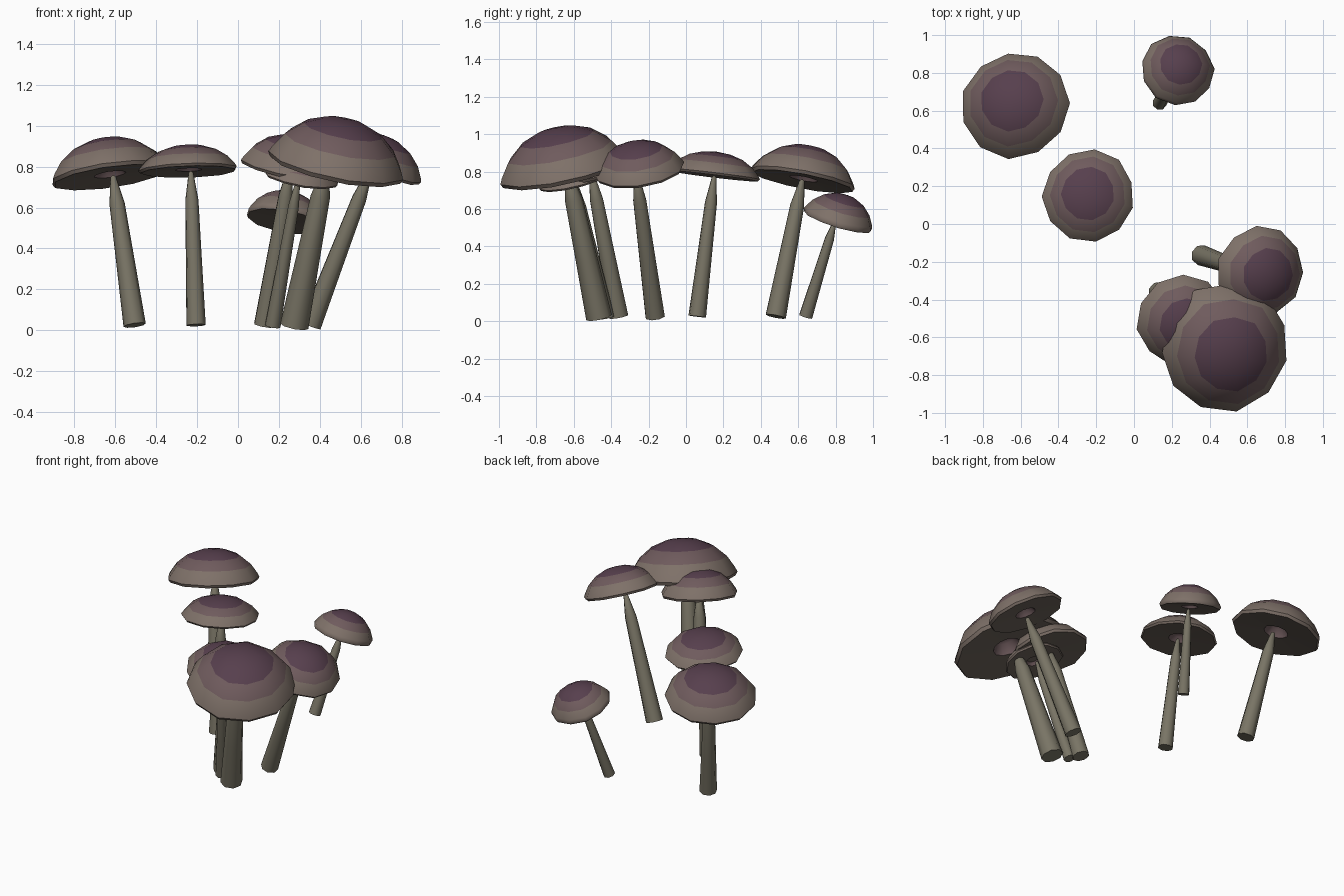
import bpy, bmesh, math, random
from mathutils import Vector, Matrix

if "Cube" in bpy.data.objects:
    bpy.data.objects.remove(bpy.data.objects["Cube"])

random.seed(4)


def material(name, rgb):
    m = bpy.data.materials.new(name)
    m.diffuse_color = (*rgb, 1)
    m.use_nodes = True
    m.node_tree.nodes["Principled BSDF"].inputs["Base Color"].default_value = m.diffuse_color
    return m


CROWN = material("crown_purple", (0.095, 0.05, 0.075))
SKIRT = material("skirt_mauve", (0.16, 0.105, 0.11))
RIM = material("rim_brown", (0.21, 0.165, 0.14))
GILLS = material("gill_brown", (0.14, 0.115, 0.095))
STEM = material("stem_grey", (0.19, 0.175, 0.13))


def lathe(name, rings, sides, matrix, mats, wobble=0.0):
    """Spin (radius, height, material index) rings; zero radius closes an end."""
    bm = bmesh.new()
    jitter = [1 + random.uniform(-wobble, wobble) for _ in range(sides)]
    spin = random.uniform(0, math.tau)
    loops = []
    for r, z, _ in rings:
        if r == 0:
            loops.append([bm.verts.new((0, 0, z))] * sides)
        else:
            loops.append([bm.verts.new((r * j * math.cos(spin + math.tau * i / sides),
                                        r * j * math.sin(spin + math.tau * i / sides), z))
                          for i, j in enumerate(jitter)])
    for k in range(len(rings) - 1):
        a, b = loops[k], loops[k + 1]
        for i in range(sides):
            n = (i + 1) % sides
            quad = list(dict.fromkeys((a[i], a[n], b[n], b[i])))
            bm.faces.new(quad).material_index = rings[k][2]
    bmesh.ops.recalc_face_normals(bm, faces=bm.faces)
    mesh = bpy.data.meshes.new(name)
    bm.to_mesh(mesh)
    bm.free()
    for m in mats:
        mesh.materials.append(m)
    ob = bpy.data.objects.new(name, mesh)
    bpy.context.collection.objects.link(ob)
    ob.matrix_world = matrix
    bpy.ops.object.select_all(action='DESELECT')
    ob.select_set(True)
    bpy.context.view_layer.objects.active = ob
    bpy.ops.object.shade_smooth_by_angle(angle=math.radians(50))
    return ob


def mushroom(name, base, tip, stem_r, centre, cap_r, cap_h):
    base, tip, centre = Vector(base), Vector(tip), Vector(centre)
    axis = tip - base
    length = axis.length
    turn = axis.to_track_quat('Z', 'Y').to_matrix().to_4x4()
    # stem: gentle taper, then a pointed neck entering the cap
    stem = [(0, 0, 0), (stem_r, 0, 0), (stem_r * 0.84, length * 0.4, 0),
            (stem_r * 0.68, length * 0.82, 0), (stem_r * 0.25, length, 0),
            (0, length + 0.01, 0)]
    lathe(name + "_stem", stem, 8, Matrix.Translation(base) @ turn, [STEM])
    # cap: dome, thin rim lip, flat gills and a recess around the neck
    dome = [(0, 1, 0), (0.3, 0.94, 0), (0.58, 0.76, 1), (0.82, 0.45, 2),
            (0.96, 0.13, 2), (1, 0, 2), (0.965, -0.1, 3), (0.27, -0.02, 1),
            (0.17, 0.25, 1), (0, 0.32, 1)]
    cap = [(r * cap_r, z * cap_h, m) for r, z, m in dome]
    lathe(name + "_cap", cap, 11, Matrix.Translation(centre) @ turn,
          [CROWN, SKIRT, RIM, GILLS], 0.03)


# name, stem base, stem tip, stem radius, cap centre, cap radius, cap height
for spec in [
    ("back_left", (-0.505, 0.48, 0.025), (-0.61, 0.62, 0.75), 0.055, (-0.625, 0.63, 0.765), 0.288, 0.178),
    ("middle", (-0.205, 0.06, 0.025), (-0.23, 0.15, 0.77), 0.048, (-0.24, 0.15, 0.787), 0.243, 0.12),
    ("small_back", (0.135, 0.64, 0.025), (0.225, 0.795, 0.53), 0.038, (0.23, 0.815, 0.545), 0.195, 0.138),
    ("cluster_left", (0.13, -0.36, 0.025), (0.255, -0.505, 0.79), 0.055, (0.26, -0.515, 0.80), 0.245, 0.155),
    ("cluster_large", (0.275, -0.465, 0.02), (0.43, -0.63, 0.79), 0.07, (0.48, -0.655, 0.815), 0.348, 0.225),
    ("cluster_right", (0.355, -0.165, 0.025), (0.645, -0.265, 0.78), 0.055, (0.67, -0.255, 0.81), 0.245, 0.15),
    ("cluster_hidden", (0.17, -0.42, 0.02), (0.295, -0.59, 0.74), 0.038, (0.31, -0.6, 0.75), 0.185, 0.10),
]:
    mushroom(*spec)
